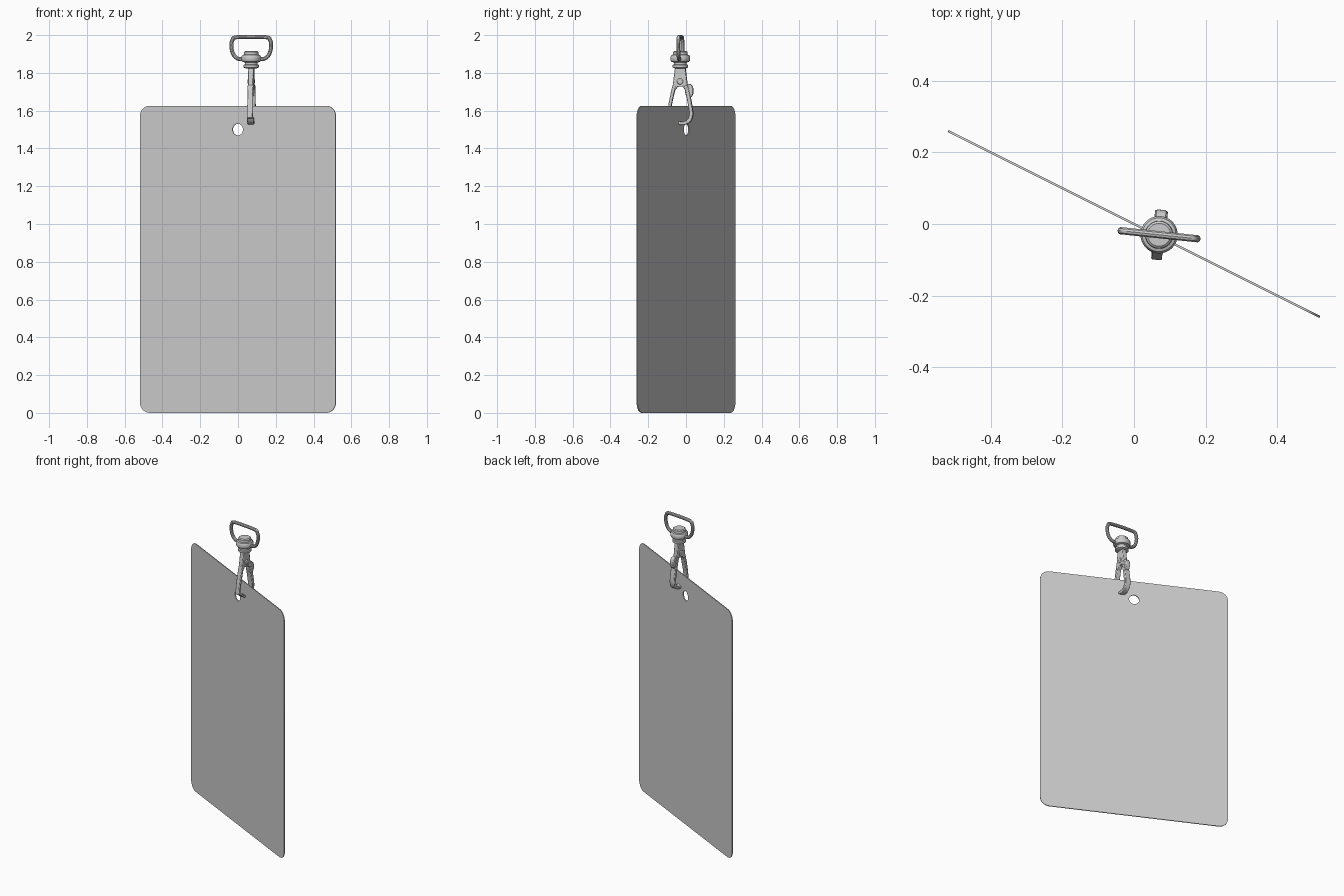
import bpy, bmesh
from math import sin, cos, pi, radians, atan2
from mathutils import Matrix, Vector

if "Cube" in bpy.data.objects:
    bpy.data.objects.remove(bpy.data.objects["Cube"])

CARD_ROT = Matrix.Rotation(-atan2(1, 2), 4, 'Z')
CLIP = Matrix.Translation((0.07, -0.03, 0)) @ Matrix.Rotation(radians(-6), 4, 'Z')


def finish(ob, angle=35):
    bpy.ops.object.select_all(action='DESELECT')
    ob.select_set(True)
    bpy.context.view_layer.objects.active = ob
    if ob.type == 'CURVE':
        bpy.ops.object.convert(target='MESH')
        ob = bpy.context.view_layer.objects.active
    bpy.ops.object.shade_smooth_by_angle(angle=radians(angle))
    return ob


def mesh_object(name, bm, matrix):
    bmesh.ops.recalc_face_normals(bm, faces=bm.faces)
    me = bpy.data.meshes.new(name)
    bm.to_mesh(me)
    bm.free()
    ob = bpy.data.objects.new(name, me)
    bpy.context.collection.objects.link(ob)
    ob.matrix_world = matrix
    return ob


def curve_object(name, loops, matrix, **settings):
    cu = bpy.data.curves.new(name, 'CURVE')
    for key, val in settings.items():
        setattr(cu, key, val)
    for pts in loops:
        sp = cu.splines.new('POLY')
        sp.points.add(len(pts) - 1)
        for p, q in zip(sp.points, pts):
            p.co = (q[0], q[1], 0, 1)
        sp.use_cyclic_u = True
    ob = bpy.data.objects.new(name, cu)
    bpy.context.collection.objects.link(ob)
    ob.matrix_world = matrix @ Matrix.Rotation(pi / 2, 4, 'X')
    return finish(ob)


def smooth_path(pts, steps=5, closed=False):
    """Catmull-Rom resampling."""
    n, out = len(pts), []
    P = [Vector(p) for p in pts]
    at = (lambda i: P[i % n]) if closed else (lambda i: P[max(0, min(n - 1, i))])
    for i in range(n if closed else n - 1):
        a, b, c, d = (at(i + k) for k in (-1, 0, 1, 2))
        for s in range(steps):
            t = s / steps
            out.append(0.5 * (2 * b + (c - a) * t + (2 * a - 5 * b + 4 * c - d) * t * t
                              + (3 * b - a - 3 * c + d) * t ** 3))
    return out if closed else out + [P[-1]]


def slab(name, outline, half):
    """Side outline (y, z) extruded along x."""
    bm = bmesh.new()
    f = bm.faces.new([bm.verts.new((-half, y, z)) for y, z in outline])
    r = bmesh.ops.extrude_face_region(bm, geom=[f])
    bmesh.ops.translate(bm, vec=(2 * half, 0, 0),
                        verts=[v for v in r['geom'] if isinstance(v, bmesh.types.BMVert)])
    ob = mesh_object(name, bm, CLIP)
    bev = ob.modifiers.new('bevel', 'BEVEL')
    bev.width, bev.segments = 0.004, 2
    bev.limit_method, bev.angle_limit = 'ANGLE', radians(50)
    return finish(ob)


def ribbon(name, pts, half):
    """Bar along (y, z, half thickness) points."""
    path = smooth_path(pts)
    left, right = [], []
    for i, p in enumerate(path):
        t = (path[min(i + 1, len(path) - 1)] - path[max(i - 1, 0)]).xy.normalized()
        nrm = Vector((-t.y, t.x)) * p.z
        left.append(p.xy + nrm)
        right.append(p.xy - nrm)
    return slab(name, left + right[::-1], half)


# card with rounded corners and a punched hole
W, H, R = 0.580, 1.626, 0.058
outline = []
for k, (cx, cy) in enumerate([(W - R, H - R), (R - W, H - R), (R - W, R), (W - R, R)]):
    outline += [(cx + R * cos((k + i / 8) * pi / 2), cy + R * sin((k + i / 8) * pi / 2))
                for i in range(9)]
hole = [(0.031 * cos(i * pi / 16), 1.5 + 0.031 * sin(i * pi / 16)) for i in range(32)]
curve_object('card', [outline, hole], CARD_ROT, dimensions='2D', fill_mode='BOTH', extrude=0.003)

# strap ring
half = [(0.075, 1.989), (0.1, 1.974), (0.106, 1.94), (0.096, 1.9), (0.072, 1.876), (0.035, 1.872)]
ring = half + [(-x, z) for x, z in reversed(half)]
curve_object('strap_ring', [[p[:] for p in smooth_path([(x, z, 0) for x, z in ring], 5, True)]],
             CLIP, dimensions='3D', bevel_depth=0.0105, bevel_resolution=3)

# turned swivel
prof = [(0, 1.917), (0.032, 1.916), (0.038, 1.911), (0.039, 1.897), (0.047, 1.894),
        (0.052, 1.885), (0.052, 1.868), (0.047, 1.859), (0.034, 1.855), (0.034, 1.845),
        (0.041, 1.842), (0.041, 1.829), (0.03, 1.824), (0, 1.824)]
bm = bmesh.new()
vs = [bm.verts.new((r, 0, z)) for r, z in prof]
es = [bm.edges.new(e) for e in zip(vs, vs[1:])]
bmesh.ops.spin(bm, geom=vs + es, cent=(0, 0, 0), axis=(0, 0, 1), angle=2 * pi, steps=40)
bmesh.ops.remove_doubles(bm, verts=bm.verts, dist=1e-5)
finish(mesh_object('swivel', bm, CLIP))

# hook shank, J-shaped hook and spring gate
slab('shank', [(-0.027, 1.83), (0.027, 1.83), (0.033, 1.78), (0.042, 1.715), (0.024, 1.712),
               (0.014, 1.727), (-0.014, 1.727), (-0.024, 1.712), (-0.044, 1.7),
               (-0.037, 1.755)], 0.014)
ribbon('hook', [(0.03, 1.735, 0.010), (0.043, 1.68, 0.010), (0.054, 1.62, 0.010),
                (0.058, 1.58, 0.010), (0.049, 1.55, 0.010), (0.025, 1.535, 0.009),
                (-0.005, 1.534, 0.008), (-0.032, 1.545, 0.007), (-0.048, 1.565, 0.006)], 0.018)
ribbon('gate', [(-0.031, 1.735, 0.009), (-0.044, 1.68, 0.009), (-0.056, 1.62, 0.008),
                (-0.064, 1.56, 0.007)], 0.015)

# thumb knob and pivot rivet
disc = lambda y, z, r: [(y + r * cos(i * pi / 12), z + r * sin(i * pi / 12)) for i in range(24)]
slab('thumb_knob', [(y, 1.705 + (z - 1.705) * 1.7) for y, z in disc(0.048, 1.705, 0.022)], 0.014)
slab('pivot_rivet', disc(0, 1.755, 0.016), 0.018)
